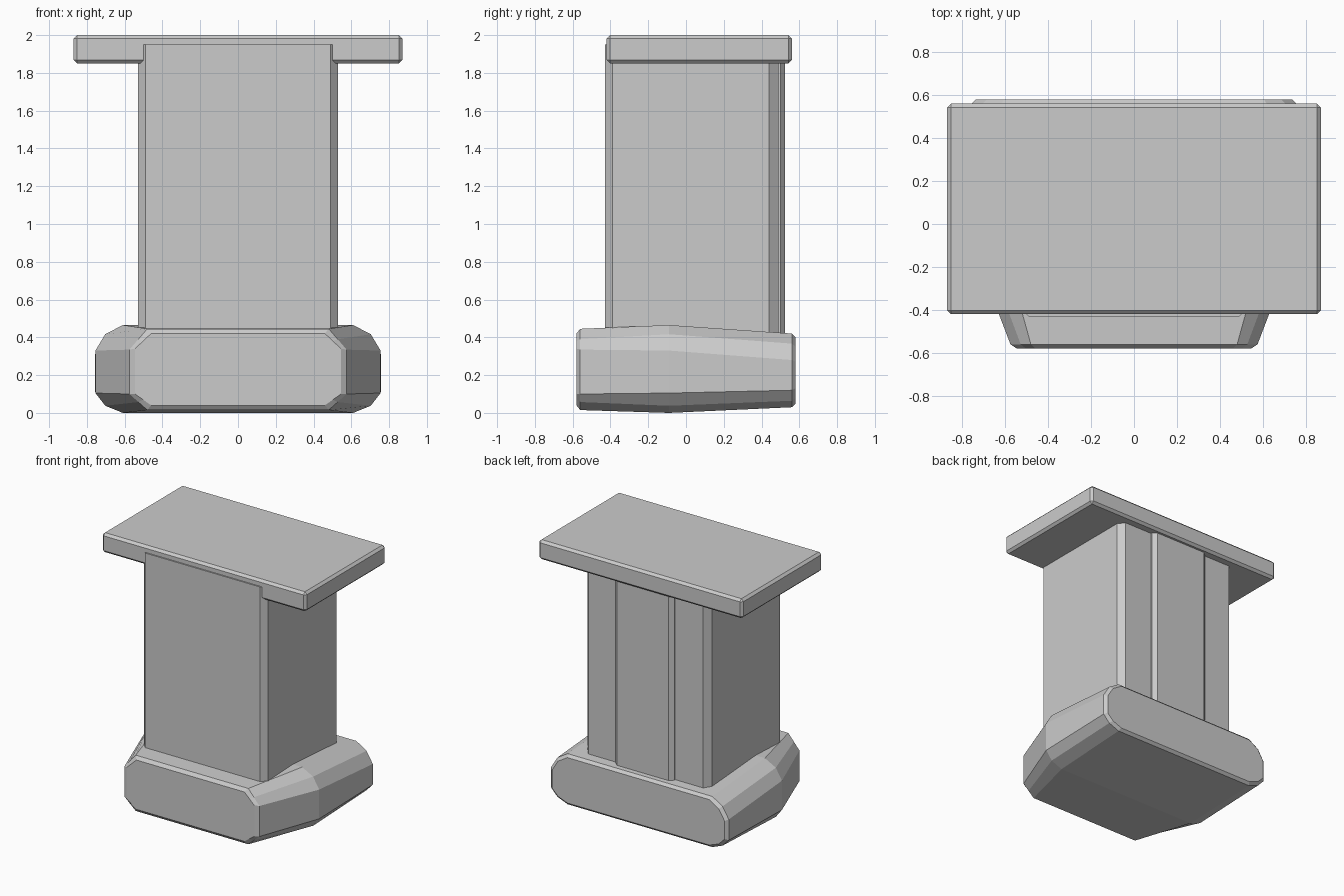
import bpy
import bmesh

cube = bpy.data.objects.get("Cube")
if cube:
    bpy.data.objects.remove(cube, do_unlink=True)

grey = bpy.data.materials.new("stone grey")
grey.use_nodes = True
colour = (0.6, 0.6, 0.6, 1)
grey.diffuse_color = colour
grey.node_tree.nodes["Principled BSDF"].inputs["Base Color"].default_value = colour


def finish(bm, name):
    bmesh.ops.recalc_face_normals(bm, faces=bm.faces[:])
    mesh = bpy.data.meshes.new(name)
    bm.to_mesh(mesh)
    bm.free()
    mesh.materials.append(grey)
    obj = bpy.data.objects.new(name, mesh)
    bpy.context.collection.objects.link(obj)
    return obj


def loft(name, rings):
    """Skin matching closed rings of points and cap both ends."""
    bm = bmesh.new()
    loops = [[bm.verts.new(p) for p in ring] for ring in rings]
    for a, b in zip(loops, loops[1:]):
        for i in range(len(a)):
            j = (i + 1) % len(a)
            bm.faces.new((a[i], a[j], b[j], b[i]))
    bm.faces.new(loops[0])
    bm.faces.new(loops[-1])
    return finish(bm, name)


def mirrored(half):
    return half + [(-x, v) for x, v in reversed(half)]


def pillar(name, half, z0, z1):
    outline = mirrored(half)
    return loft(name, [[(x, y, z) for x, y in outline] for z in (z0, z1)])


def base_ring(y, w, z0, z1, cx, top, low, k):
    """Rounded box section: half width, heights, corner sizes, corner bulge."""
    half = [(w - cx, z0), (w - cx * k, z0 + low * k), (w, z0 + low),
            (w, z1 - top), (w - cx * k, z1 - top * k), (w - cx, z1)]
    return [(x, y, z) for x, z in mirrored(half)]


# Swelling foot with bevelled ends
loft("base", [
    base_ring(-0.58, 0.545, 0.04, 0.42, 0.085, 0.08, 0.06, 0.5),
    base_ring(-0.56, 0.575, 0.015, 0.445, 0.095, 0.11, 0.085, 0.5),
    base_ring(-0.09, 0.755, 0.0, 0.465, 0.145, 0.135, 0.105, 0.36),
    base_ring(0.56, 0.757, 0.03, 0.42, 0.14, 0.14, 0.09, 0.38),
    base_ring(0.58, 0.735, 0.05, 0.4, 0.13, 0.13, 0.08, 0.38),
])

# Column with chamfered corners, and a raised strip on its back
pillar("column", [(0.49, -0.43), (0.53, -0.39), (0.53, 0.44), (0.49, 0.49)], 0.3, 1.95)
pillar("back_strip", [(0.25, 0.45), (0.25, 0.5), (0.22, 0.525)], 0.3, 1.9)

# Slab on top
bm = bmesh.new()
bmesh.ops.create_cube(bm, size=1)
bmesh.ops.scale(bm, vec=(1.74, 0.98, 0.15), verts=bm.verts[:])
bmesh.ops.translate(bm, vec=(0, 0.07, 1.925), verts=bm.verts[:])
bmesh.ops.bevel(bm, geom=bm.edges[:], offset=0.018, segments=1, affect='EDGES')
finish(bm, "top_slab")
